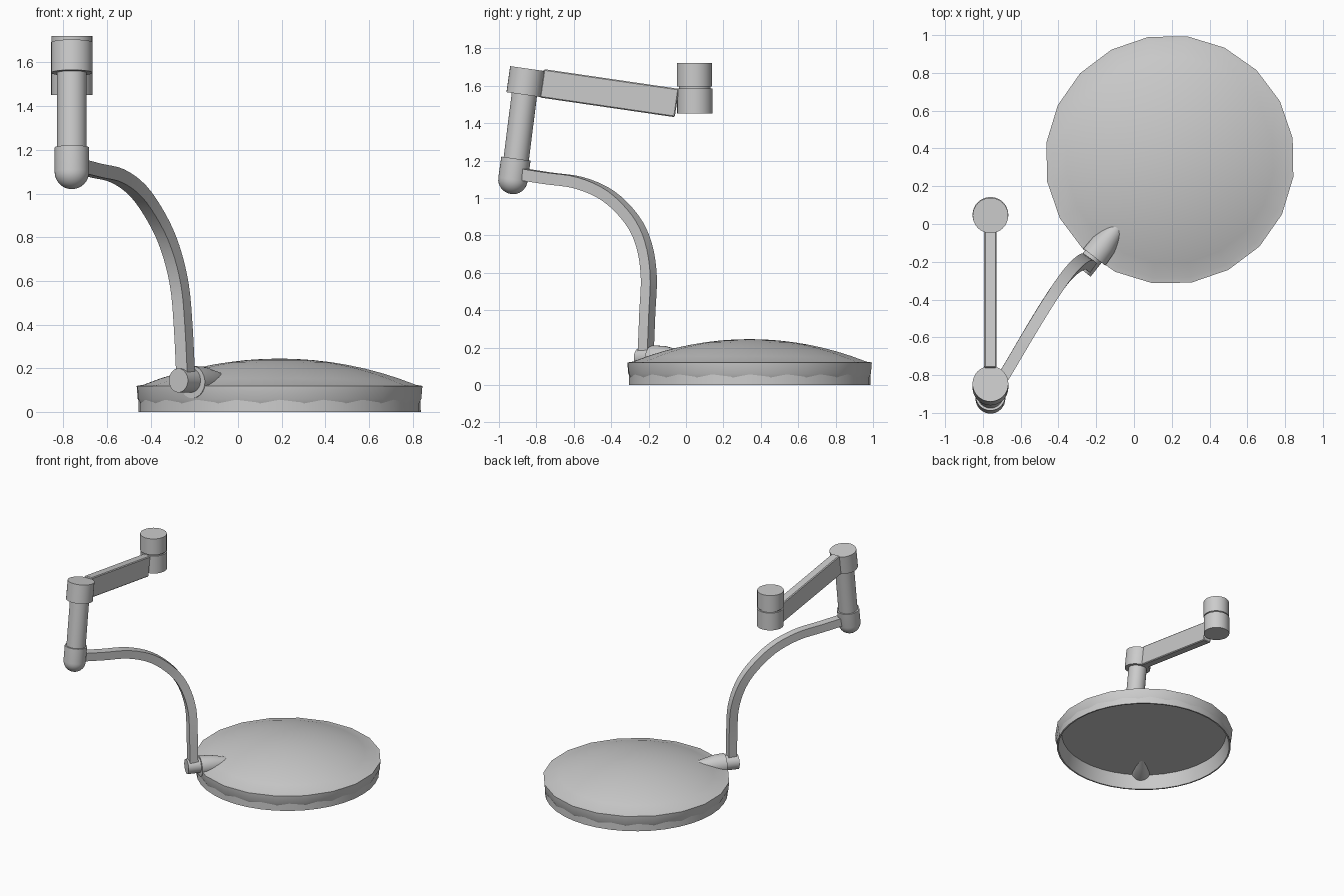
import bpy, bmesh, math
from mathutils import Vector, Matrix

if "Cube" in bpy.data.objects:
    bpy.data.objects.remove(bpy.data.objects["Cube"])


def finish(name, bm, angle=35):
    bmesh.ops.remove_doubles(bm, verts=bm.verts, dist=1e-5)
    bmesh.ops.recalc_face_normals(bm, faces=bm.faces)
    me = bpy.data.meshes.new(name)
    bm.to_mesh(me)
    bm.free()
    ob = bpy.data.objects.new(name, me)
    bpy.context.collection.objects.link(ob)
    bpy.ops.object.select_all(action='DESELECT')
    ob.select_set(True)
    bpy.context.view_layer.objects.active = ob
    bpy.ops.object.shade_smooth_by_angle(angle=math.radians(angle))
    return ob


def lathe(name, profile, origin, axis=(0, 0, 1), sides=32, phase=0, closed=False):
    """Spin (radius, distance) points around an axis through origin."""
    bm = bmesh.new()
    rot = Vector((0, 0, 1)).rotation_difference(Vector(axis)).to_matrix().to_4x4()
    mat = Matrix.Translation(origin) @ rot
    rings = []
    for r, h in profile:
        ring = []
        for i in range(sides):
            a = phase + 2 * math.pi * i / sides
            ring.append(bm.verts.new(mat @ Vector((r * math.cos(a), r * math.sin(a), h))))
        rings.append(ring)
    pairs = list(zip(rings, rings[1:]))
    if closed:
        pairs.append((rings[-1], rings[0]))
    for a, b in pairs:
        for i in range(sides):
            j = (i + 1) % sides
            bm.faces.new((a[i], a[j], b[j], b[i]))
    return finish(name, bm)


def rod(name, r, p, q, sides=32):
    p, q = Vector(p), Vector(q)
    d = q - p
    return lathe(name, [(0, 0), (r, 0), (r, d.length), (0, d.length)], p, d.normalized(), sides)


# lamp head: faceted dome with a turned-down rim
head = (0.19, 0.34, 0)
R = 1.71
dome = [(0.63 * k / 8, 0.245 - R + math.sqrt(R * R - (0.63 * k / 8) ** 2)) for k in range(9)]
lathe("lamp_shade", dome + [(0.66, 0.12), (0.655, 0.06), (0.64, 0.03)],
      head, sides=20, phase=math.radians(10))
# lower ring and the recessed diffuser inside it
lathe("lower_ring", [(0.646, 0), (0.645, 0.1), (0.61, 0.11), (0.635, 0)], head, sides=40, closed=True)
lathe("diffuser", [(0, 0.108), (0.612, 0.108)], head, sides=40)

# bracket half sunk into the dome, and its pivot
out = Vector((0.4, 0.515, 0)).normalized()
lathe("head_bracket", [(0, 0), (0.074, 0), (0.07, 0.08), (0.05, 0.17), (0.03, 0.25), (0, 0.25)],
      (-0.21, -0.175, 0.138), out, 24)
rod("head_pivot", 0.055, (-0.2725, -0.245, 0.145), (-0.19, -0.14, 0.145), 24)

# ceiling post
X = -0.76
rod("mount_upper", 0.094, (X, 0.045, 1.595), (X, 0.045, 1.72))
rod("mount_neck", 0.085, (X, 0.047, 1.57), (X, 0.047, 1.61))
rod("mount_lower", 0.095, (X, 0.048, 1.45), (X, 0.048, 1.585))

# tilted beam
bm = bmesh.new()
bmesh.ops.create_cube(bm, size=1, matrix=Matrix.Translation((X, -0.41, 1.56))
                      @ Matrix.Rotation(math.radians(-8.3), 4, 'X')
                      @ Matrix.Diagonal((0.066, 0.73, 0.153, 1)))
bmesh.ops.bevel(bm, geom=bm.edges[:], offset=0.006, segments=1, affect='EDGES')
finish("upper_beam", bm, 20)

# knuckle, drop tube and round-ended socket share one tilted axis
rod("knuckle", 0.095, (X, -0.866, 1.552), (X, -0.846, 1.691))
rod("drop_tube", 0.068, (X, -0.915, 1.15), (X, -0.862, 1.57))
up = Vector((0, 0.142, 1)).normalized()
ball = [(0.079 * math.sin(k * math.pi / 16), -0.079 * math.cos(k * math.pi / 16)) for k in range(9)]
lathe("socket", ball + [(0.079, 0.112), (0, 0.112)], (X, -0.925, 1.099), up)

# curved square arm: spline through a few points, square section swept along
path = [Vector(p) for p in [
    (-0.755, -0.915, 1.132), (-0.65, -0.74, 1.105), (-0.55, -0.57, 1.08), (-0.455, -0.415, 1.01),
    (-0.37, -0.29, 0.885), (-0.31, -0.225, 0.75), (-0.268, -0.199, 0.58),
    (-0.25, -0.207, 0.38), (-0.238, -0.217, 0.13)]]
ext = [2 * path[0] - path[1]] + path + [2 * path[-1] - path[-2]]
pts = []
for a, b, c, d in zip(ext, ext[1:], ext[2:], ext[3:]):
    for k in range(4):
        t = k / 4
        pts.append(0.5 * (2 * b + (c - a) * t + (2 * a - 5 * b + 4 * c - d) * t * t
                          + (3 * b - a - 3 * c + d) * t ** 3))
pts.append(path[-1])
side = Vector((0.82, -0.57, 0)).normalized()
bm = bmesh.new()
rings = []
for i, p in enumerate(pts):
    tan = (pts[min(i + 1, len(pts) - 1)] - pts[max(i - 1, 0)]).normalized()
    nor = tan.cross(side).normalized()
    rings.append([bm.verts.new(p + 0.031 * (u * side + v * nor))
                  for u, v in ((1, 1), (-1, 1), (-1, -1), (1, -1))])
for a, b in zip(rings, rings[1:]):
    for i in range(4):
        j = (i + 1) % 4
        bm.faces.new((a[i], a[j], b[j], b[i]))
bm.faces.new(rings[0])
bm.faces.new(rings[-1])
finish("curved_arm", bm)
